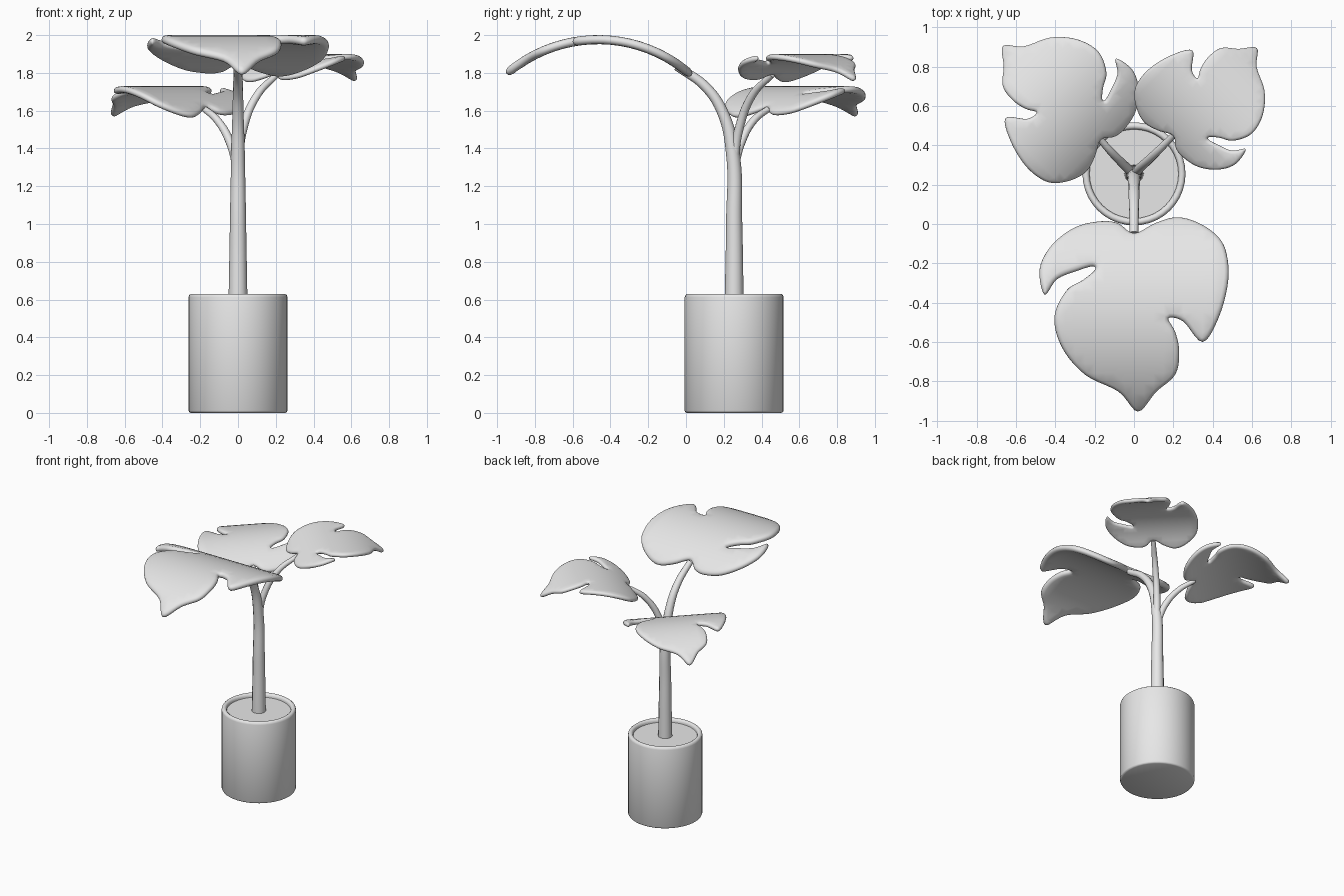
import bpy, bmesh, math
from mathutils import Vector, Matrix
from mathutils.geometry import delaunay_2d_cdt

cube = bpy.data.objects.get("Cube")
if cube:
    bpy.data.objects.remove(cube, do_unlink=True)

grey = bpy.data.materials.new("plain_grey")
grey.use_nodes = True
grey.diffuse_color = (0.8, 0.8, 0.8, 1)
grey.node_tree.nodes["Principled BSDF"].inputs["Base Color"].default_value = (0.8, 0.8, 0.8, 1)

POT_Y = 0.255


def select_only(obj):
    bpy.ops.object.select_all(action="DESELECT")
    obj.select_set(True)
    bpy.context.view_layer.objects.active = obj


def finish(name, bm, angle):
    mesh = bpy.data.meshes.new(name)
    bmesh.ops.recalc_face_normals(bm, faces=bm.faces)
    bm.to_mesh(mesh)
    bm.free()
    mesh.materials.append(grey)
    obj = bpy.data.objects.new(name, mesh)
    bpy.context.collection.objects.link(obj)
    select_only(obj)
    bpy.ops.object.shade_smooth_by_angle(angle=math.radians(angle))
    return obj


def lathe(name, profile, segments=40):
    """Spin a (radius, height) profile around the pot's axis."""
    bm = bmesh.new()
    verts = [bm.verts.new((r, POT_Y, z)) for r, z in profile]
    edges = [bm.edges.new(pair) for pair in zip(verts, verts[1:])]
    bmesh.ops.spin(bm, geom=verts + edges, cent=(0, POT_Y, 0), axis=(0, 0, 1),
                   angle=math.tau, steps=segments)
    bmesh.ops.remove_doubles(bm, verts=bm.verts, dist=0.0005)
    return finish(name, bm, 50)


def stem(name, points):
    """Tapered tube through (position, radius) points."""
    curve = bpy.data.curves.new(name, "CURVE")
    curve.dimensions = "3D"
    curve.bevel_depth = 1
    curve.bevel_resolution = 4
    curve.resolution_u = 10
    curve.use_fill_caps = True
    spline = curve.splines.new("BEZIER")
    spline.bezier_points.add(len(points) - 1)
    for bp, (co, radius) in zip(spline.bezier_points, points):
        bp.co = co
        bp.radius = radius
        bp.handle_left_type = bp.handle_right_type = "AUTO"
    curve.materials.append(grey)
    obj = bpy.data.objects.new(name, curve)
    bpy.context.collection.objects.link(obj)
    select_only(obj)
    bpy.ops.object.convert(target="MESH")
    bpy.ops.object.shade_smooth_by_angle(angle=math.radians(50))


# Leaf outline, counterclockwise from the stalk, with one deep and one short notch
OUTLINE = [(0, -.05), (-.08, 0), (-.17, .01), (-.3, -.02), (-.42, -.11), (-.48, -.23),
           (-.455, -.36), (-.39, -.28), (-.28, -.235), (-.21, -.215), (-.2, -.235),
           (-.26, -.285), (-.345, -.34), (-.405, -.475), (-.365, -.63), (-.25, -.765),
           (-.08, -.85), (.02, -.95), (.115, -.85), (.21, -.765), (.23, -.65),
           (.21, -.55), (.175, -.48), (.25, -.495), (.35, -.6), (.435, -.465),
           (.48, -.28), (.465, -.13), (.41, -.05), (.31, .01), (.21, .03), (.105, 0)]
STALK = Vector((0, -0.05, 0))
BEND, MID_Y, HALF, ROUND = 0.74, -0.465, 0.024, 0.03


def smooth_loop(points, steps=5):
    """Closed Catmull-Rom loop through the points."""
    pts = [Vector(p) for p in points]
    n, loop = len(pts), []
    for i in range(n):
        a, b, c, d = (pts[(i + k) % n] for k in (-1, 0, 1, 2))
        for s in range(steps):
            t = s / steps
            loop.append((2 * b + (c - a) * t + (2 * a - 5 * b + 4 * c - d) * t ** 2
                         + (3 * b - a - 3 * c + d) * t ** 3) / 2)
    return loop


def leaf_sheet():
    """Flat triangulated leaf: rim, inset rings and an inner grid."""
    loop = smooth_loop(OUTLINE)
    n = len(loop)

    def rim_distance(p):
        return min((p - q).length for q in loop)

    points = list(loop)
    for inset in (0.003, 0.01, 0.022):
        for i, p in enumerate(loop):
            along = (loop[(i + 1) % n] - loop[i - 1]).normalized()
            q = p + Vector((-along.y, along.x)) * inset
            if rim_distance(q) > inset * 0.9:
                points.append(q)
    for i in range(-10, 11):
        for j in range(-20, 2):
            q = Vector((i * 0.05, j * 0.05))
            if rim_distance(q) > 0.035:
                points.append(q)
    verts, _, faces, *_ = delaunay_2d_cdt(points, [], [list(range(n))], 1, 1e-5)
    return verts, faces, [rim_distance(v) for v in verts]


SHEET = leaf_sheet()


def leaf(name, stalk_xy, top_z, scale, turn):
    """Bend the sheet over an arc, round its rim, then place it by its stalk."""
    verts, faces, rims = SHEET
    place = (Matrix.Translation((*stalk_xy, top_z - (BEND + HALF) * scale))
             @ Matrix.Rotation(math.radians(turn), 4, "Z")
             @ Matrix.Scale(scale, 4) @ Matrix.Translation(-STALK))
    bm = bmesh.new()
    sides = []
    for sign in (1, -1):
        side = []
        for i, (p, rim) in enumerate(zip(verts, rims)):
            if sign < 0 and rim < 1e-4:
                side.append(sides[0][i])
                continue
            fall = 1 - min(rim / ROUND, 1)
            radius = BEND + sign * HALF * math.sqrt(1 - fall * fall)
            lean = math.asin((p.y - MID_Y) / BEND)
            co = Vector((p.x, MID_Y + radius * math.sin(lean), radius * math.cos(lean)))
            side.append(bm.verts.new(place @ co))
        sides.append(side)
        for f in faces:
            corners = [side[i] for i in f]
            bm.faces.new(corners if sign > 0 else corners[::-1])
    bmesh.ops.delete(bm, geom=[v for v in bm.verts if not v.link_faces], context="VERTS")
    finish(name, bm, 180)


# Pot with a rolled rim, and the soil inside it
lathe("pot", [(0, 0), (.25, 0), (.258, .004), (.262, .012), (.262, .612), (.258, .624),
              (.25, .63), (.238, .63), (.23, .624), (.226, .612), (.226, .57), (0, .57)])
lathe("soil", [(0, .603), (.227, .603)])

# Trunk arching forward, with two side branches
stem("trunk", [((0, POT_Y, .59), .05), ((0, POT_Y, 1.0), .043), ((0, .247, 1.38), .036),
               ((0, .19, 1.6), .029), ((0, .1, 1.73), .026), ((0, -.05, 1.835), .022)])
stem("left_branch", [((0, .25, 1.3), .024), ((.025, .28, 1.5), .024),
                     ((.1, .35, 1.68), .021), ((.205, .455, 1.79), .016)])
stem("right_branch", [((0, .25, 1.28), .024), ((-.045, .295, 1.44), .023),
                      ((-.11, .36, 1.55), .02), ((-.185, .445, 1.615), .016)])

# One leaf shape at three sizes
leaf("front_leaf", (0, -.05), 2.0, 1.0, 0)
leaf("left_leaf", (.2, .45), 1.9, .68, 135)
leaf("right_leaf", (-.17, .43), 1.73, .76, 225)
